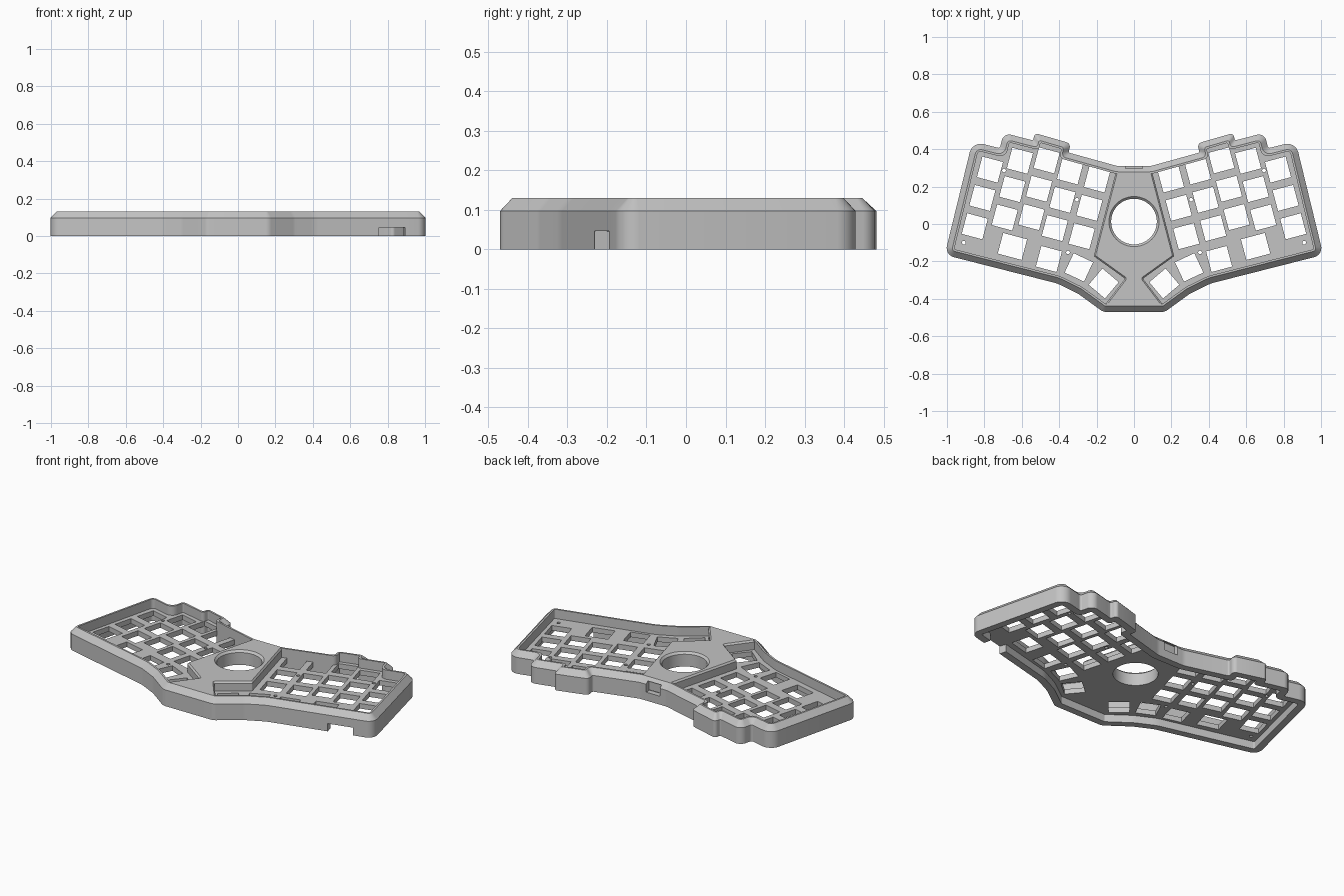
import bpy, bmesh, math
from mathutils import Vector, Matrix

if "Cube" in bpy.data.objects:
    bpy.data.objects.remove(bpy.data.objects["Cube"])

TOP, SHOULDER = 0.13, 0.097          # rim top and start of its chamfer
PLATE_LOW, PLATE_HIGH = 0.045, 0.075
TILT = math.radians(15)              # angle of each key field
KEY, ROW = 0.114, 0.157

grey = bpy.data.materials.new("case grey")
grey.use_nodes = True
grey.diffuse_color = (0.55, 0.55, 0.55, 1)
grey.node_tree.nodes["Principled BSDF"].inputs["Base Color"].default_value = grey.diffuse_color


def make_object(name, bm):
    bmesh.ops.recalc_face_normals(bm, faces=bm.faces)
    mesh = bpy.data.meshes.new(name)
    bm.to_mesh(mesh)
    bm.free()
    mesh.materials.append(grey)
    obj = bpy.data.objects.new(name, mesh)
    bpy.context.collection.objects.link(obj)
    return obj


def mirrored(half):
    """Close a clockwise half outline across the x = 0 plane."""
    return half + [(-x, y, r) for x, y, r in reversed(half)]


def outline(corners, inset=0.0, steps=6):
    """Inset a clockwise polygon of (x, y, radius), then round its corners."""
    n = len(corners)
    pts = [Vector(c[:2]) for c in corners]
    moved, convex = [], []
    for i in range(n):
        a = (pts[i] - pts[i - 1]).normalized()
        b = (pts[(i + 1) % n] - pts[i]).normalized()
        na, nb = Vector((a.y, -a.x)), Vector((b.y, -b.x))
        moved.append(pts[i] + (na + nb) * inset / (1 + na.dot(nb)))
        convex.append(a.x * b.y - a.y * b.x < 0)
    result = []
    for i, p in enumerate(moved):
        to_a, to_b = moved[i - 1] - p, moved[(i + 1) % n] - p
        r = corners[i][2]
        r = max(r - inset, 0.006) if convex[i] else r + inset
        half = to_a.angle(to_b) / 2
        cut = min(r / math.tan(half), 0.48 * to_a.length, 0.48 * to_b.length)
        r = cut * math.tan(half)
        dir_a, dir_b = to_a.normalized(), to_b.normalized()
        centre = p + (dir_a + dir_b).normalized() * r / math.sin(half)
        start, end = p + dir_a * cut - centre, p + dir_b * cut - centre
        for k in range(steps + 1):
            result.append(centre + start.lerp(end, k / steps).normalized() * r)
    return result


def add_rings(bm, layers):
    return [[bm.verts.new((p[0], p[1], z)) for p in pts] for pts, z in layers]


def bridge(bm, low, high):
    for i in range(len(low)):
        bm.faces.new((low[i - 1], low[i], high[i], high[i - 1]))


def loft(bm, layers):
    """Join equal-sized outlines, given as (points, z), into a solid."""
    rings = add_rings(bm, layers)
    for low, high in zip(rings, rings[1:]):
        bridge(bm, low, high)
    bm.faces.new(rings[0])
    bm.faces.new(rings[-1])


def perforated_slab(bm, loops, low, high):
    """Flat slab whose first loop is the border and the others are openings."""
    caps = ([], [])
    for pts in loops:
        rings = add_rings(bm, [(pts, low), (pts, high)])
        bridge(bm, *rings)
        for cap, ring in zip(caps, rings):
            cap += [bm.edges.get((ring[i - 1], ring[i])) for i in range(len(ring))]
    for cap in caps:
        bmesh.ops.triangle_fill(bm, use_beauty=True, edges=cap, normal=(0, 0, 1))


def cut_slot(bm, place, width, depth, low, high):
    """Cut a box-shaped passage through the wall and line its sides."""
    across = place.to_3x3() @ Vector((1, 0, 0))
    planes = [(place.translation + across * s * width / 2, across) for s in (1, -1)]
    planes += [(Vector((0, 0, z)), Vector((0, 0, 1))) for z in (low, high)]
    for point, normal in planes:
        bmesh.ops.bisect_plane(bm, geom=bm.verts[:] + bm.edges[:] + bm.faces[:],
                               plane_co=point, plane_no=normal)
    inside = []
    for face in bm.faces:
        c = place.inverted() @ face.calc_center_median()
        if abs(c.x) < width / 2 and abs(c.y) < depth / 2 and low < c.z < high:
            inside.append(face)
    bmesh.ops.delete(bm, geom=inside, context='FACES')
    rim = [e for e in bm.edges if e.is_boundary and max(v.co.z for v in e.verts) > 0.001]
    bmesh.ops.bridge_loops(bm, edges=rim)


def circle(x, y, r, sides):
    return [(x + r * math.cos(math.tau * i / sides), y + r * math.sin(math.tau * i / sides))
            for i in range(sides)]


def rectangle(x, y, angle, width, depth):
    turn = Matrix.Rotation(angle, 2)
    return [Vector((x, y)) + turn @ Vector((sx * width / 2, sy * depth / 2))
            for sx, sy in ((1, 1), (1, -1), (-1, -1), (-1, 1))]


# Case outline, from the back centre round to the front: x, y, corner radius
CASE = mirrored([
    (0.09, 0.31, 0.1), (0.35, 0.382, 0.01), (0.338, 0.431, 0.045), (0.53, 0.486, 0.04),
    (0.54, 0.447, 0.008), (0.697, 0.487, 0.05), (0.717, 0.405, 0.012), (0.864, 0.442, 0.06),
    (1.012, -0.165, 0.05), (0.41, -0.318, 0.2), (0.30, -0.372, 0.1), (0.165, -0.47, 0.05)])

# Surrounding wall with chamfered rim, cable notch in front and socket slot behind
bm = bmesh.new()
inner = outline(CASE, 0.042)
rings = add_rings(bm, [(outline(CASE), 0), (outline(CASE), SHOULDER),
                       (outline(CASE, 0.031), TOP), (inner, TOP), (inner, 0)])
for i in range(len(rings)):
    bridge(bm, rings[i - 1], rings[i])
cut_slot(bm, Matrix.Translation((0.82, -0.2, 0)) @ Matrix.Rotation(TILT, 4, 'Z'),
         0.145, 0.12, -0.05, 0.046)
cut_slot(bm, Matrix.Translation((0, 0.3, 0)), 0.09, 0.1, 0.05, 0.112)
wall = make_object("case_wall", bm)

# Switch plate: staggered columns, thumb keys, screw holes and ball opening
COLUMNS = [(0.198, 0.238), (0.342, 0.281), (0.467, 0.34), (0.61, 0.338), (0.77, 0.291)]
THUMBS = [(0.65, -0.12, 15, 0.132), (0.455, -0.187, 15, KEY),
          (0.295, -0.232, 25, KEY), (0.162, -0.318, 40, KEY)]
SCREWS = [(0.91, -0.1), (0.695, 0.286), (0.305, 0.13), (0.353, -0.152)]
loops = [outline(CASE, 0.032), circle(0, 0.013, 0.122, 64)]
for side in (1, -1):
    for x, y in COLUMNS:
        for row in range(3):
            loops.append(rectangle(side * (x + row * ROW * math.sin(TILT)),
                                   y - row * ROW * math.cos(TILT), side * TILT, KEY, KEY))
    for x, y, angle, width in THUMBS:
        loops.append(rectangle(side * x, y, side * math.radians(angle), width, KEY))
    for x, y in SCREWS:
        loops.append(circle(side * x, y, 0.01, 12))
bm = bmesh.new()
perforated_slab(bm, loops, PLATE_LOW, PLATE_HIGH)
plate = make_object("switch_plate", bm)

# Raised centre section with softened edges
HUB = mirrored([(0.095, 0.285, 0.006), (0.215, -0.172, 0.006),
                (0.048, -0.292, 0.006), (0.16, -0.438, 0.006)])
bm = bmesh.new()
loft(bm, [(outline(HUB), PLATE_LOW + 0.01), (outline(HUB), TOP - 0.01),
          (outline(HUB, 0.008), TOP)])
hub = make_object("centre_section", bm)

# Ball opening with a bevelled lip
bm = bmesh.new()
loft(bm, [(circle(0, 0.013, r, 64), z) for r, z in
          ((0.122, -0.1), (0.122, TOP - 0.012), (0.134, TOP), (0.134, 0.2))])
ball_cutter = make_object("ball_cutter", bm)
cut = hub.modifiers.new("ball opening", 'BOOLEAN')
cut.operation, cut.solver, cut.object = 'DIFFERENCE', 'EXACT', ball_cutter
bpy.context.view_layer.objects.active = hub
bpy.ops.object.modifier_apply(modifier=cut.name)
bpy.data.objects.remove(ball_cutter)

# Smooth rounded corners, keeping real edges sharp
for obj in (wall, plate, hub):
    bpy.ops.object.select_all(action='DESELECT')
    obj.select_set(True)
    bpy.context.view_layer.objects.active = obj
    bpy.ops.object.shade_smooth_by_angle(angle=math.radians(30))
